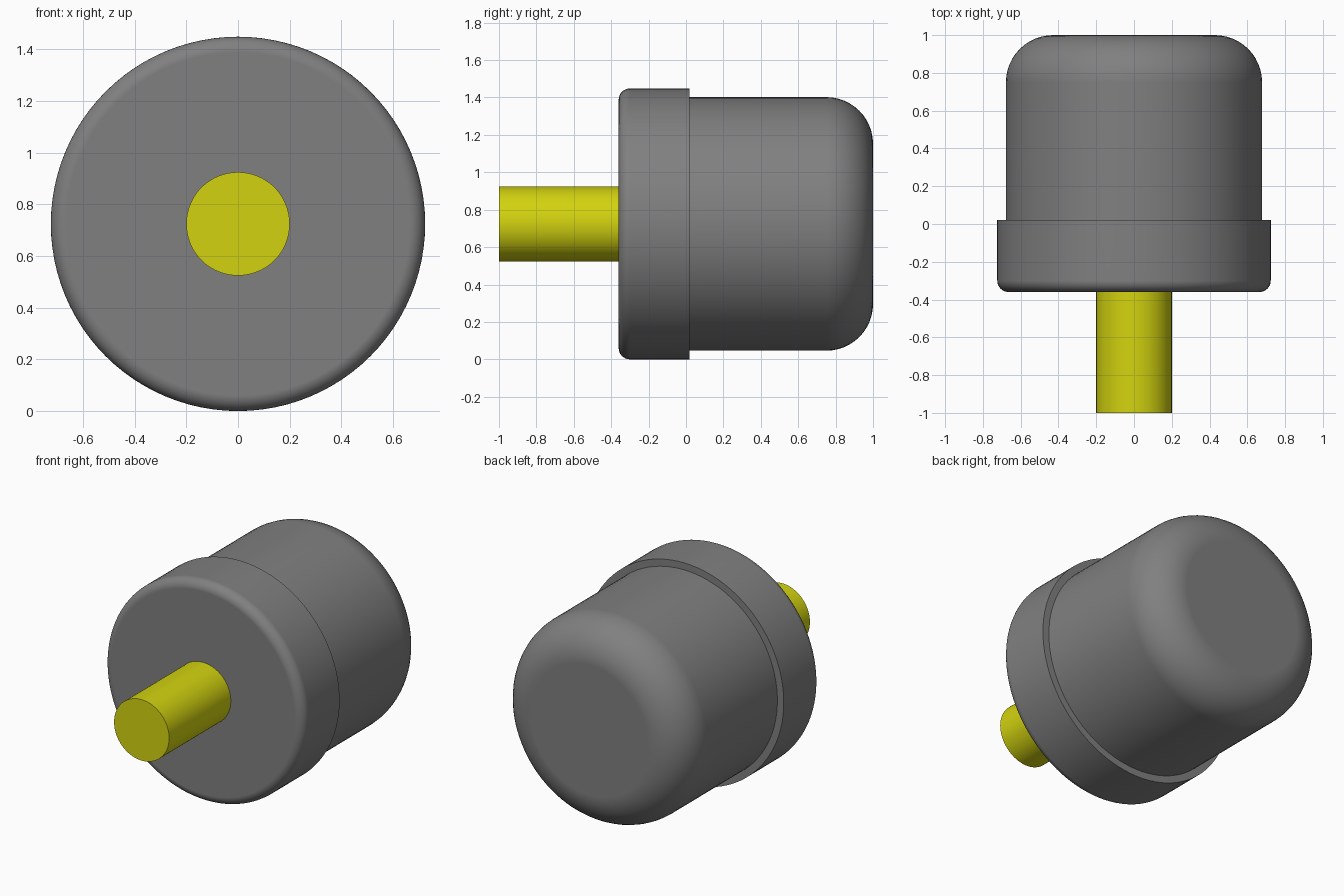
import bpy, bmesh, math

cube = bpy.data.objects.get("Cube")
if cube:
    bpy.data.objects.remove(cube, do_unlink=True)

AXIS_Z = 0.724   # height of the common axis
SIDES = 96


def material(name, rgb):
    m = bpy.data.materials.new(name)
    m.use_nodes = True
    colour = (*rgb, 1.0)
    m.diffuse_color = colour
    m.node_tree.nodes["Principled BSDF"].inputs["Base Color"].default_value = colour
    return m


def fillet(radius, y, r, side, steps=12):
    """Quarter-round (radius, y) points from the outer wall to the end face at y."""
    return [(radius - r + r * math.cos(a), y - side * r + side * r * math.sin(a))
            for a in (math.pi / 2 * i / steps for i in range(steps + 1))]


def turned(name, profile, mat):
    """Solid of revolution about the y axis, capped at both ends."""
    bm = bmesh.new()
    rings = []
    for r, y in profile:
        rings.append([bm.verts.new((r * math.cos(2 * math.pi * i / SIDES), y,
                                    r * math.sin(2 * math.pi * i / SIDES)))
                      for i in range(SIDES)])
    for a, b in zip(rings, rings[1:]):
        for i in range(SIDES):
            j = (i + 1) % SIDES
            bm.faces.new((a[i], a[j], b[j], b[i]))
    bm.faces.new(rings[0])
    bm.faces.new(rings[-1])
    bmesh.ops.recalc_face_normals(bm, faces=bm.faces)
    mesh = bpy.data.meshes.new(name)
    bm.to_mesh(mesh)
    bm.free()
    mesh.materials.append(mat)
    obj = bpy.data.objects.new(name, mesh)
    obj.location.z = AXIS_Z
    bpy.context.collection.objects.link(obj)
    bpy.ops.object.select_all(action='DESELECT')
    obj.select_set(True)
    bpy.context.view_layer.objects.active = obj
    bpy.ops.object.shade_smooth_by_angle(angle=math.radians(30))
    # Keep the flat end faces flat next to the rounded edges
    weighted = obj.modifiers.new("Weighted Normal", 'WEIGHTED_NORMAL')
    weighted.keep_sharp = True
    return obj


grey = material("Grey", (0.216, 0.216, 0.216))
yellow = material("Yellow", (0.65, 0.65, 0.005))

# Rounded housing at the back
turned("housing", [(0.678, 0.0)] + fillet(0.678, 1.0, 0.25, 1), grey)

# Wider collar with a softened front edge
turned("collar", [(0.724, 0.02)] + fillet(0.724, -0.36, 0.06, -1, 8), grey)

# Shaft projecting from the front
turned("shaft", [(0.2, -0.34), (0.2, -1.0)], yellow)
